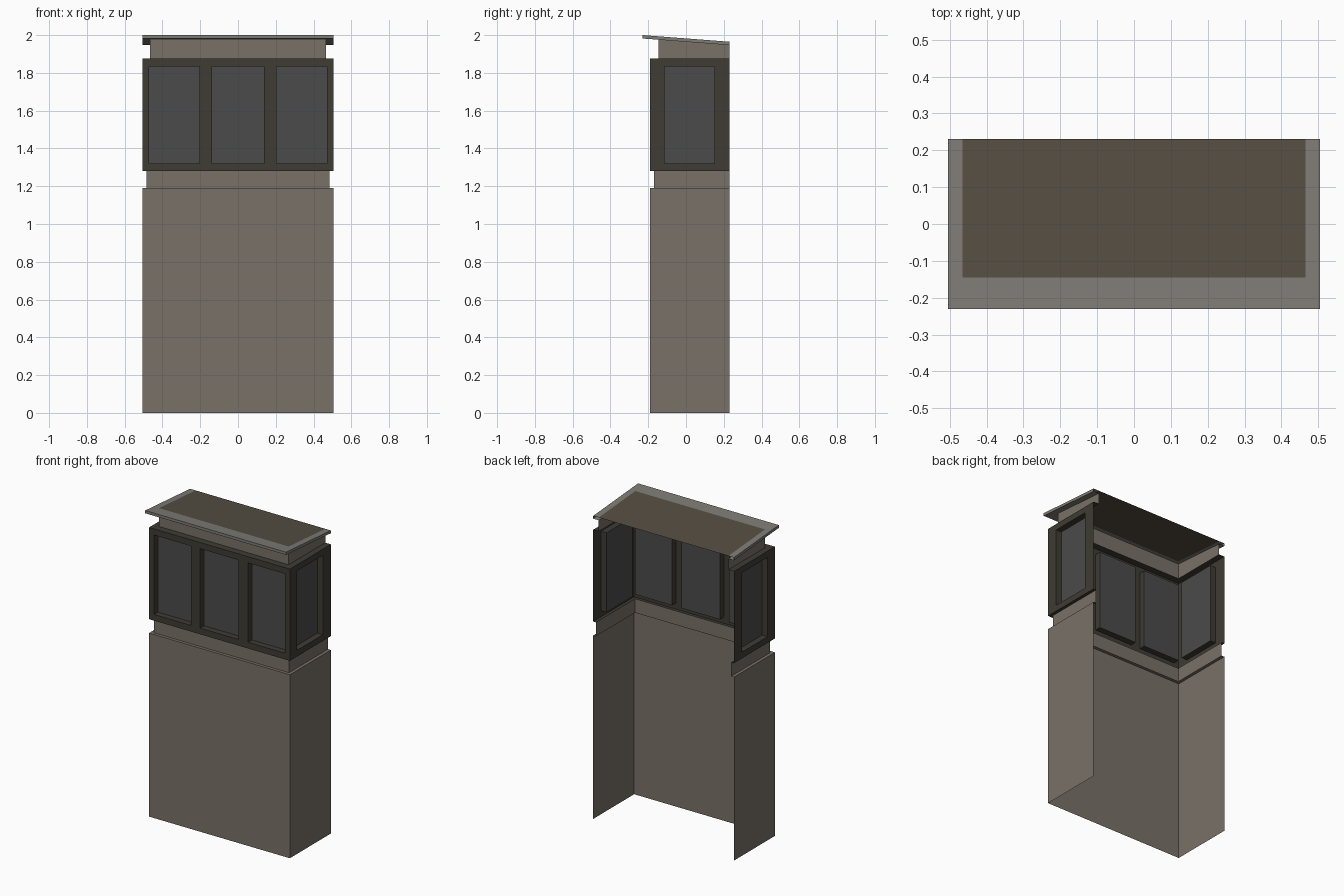
import bpy, bmesh
from mathutils import Vector

if "Cube" in bpy.data.objects:
    bpy.data.objects.remove(bpy.data.objects["Cube"])

BACK = 0.23


def material(name, rgb):
    m = bpy.data.materials.new(name)
    m.diffuse_color = (*rgb, 1)
    m.use_nodes = True
    m.node_tree.nodes["Principled BSDF"].inputs["Base Color"].default_value = m.diffuse_color
    return m


WALL = material("wall_plaster", (0.19, 0.165, 0.135))
FRAME = material("dark_timber", (0.05, 0.045, 0.034))
GLASS = material("dark_glass", (0.07, 0.07, 0.072))
TRIM = material("roof_trim", (0.21, 0.20, 0.18))
ROOF = material("roof_panel", (0.09, 0.075, 0.056))


def make_object(name, quads, *mats):
    """quads: list of (corner points, material index)"""
    bm = bmesh.new()
    for pts, mi in quads:
        f = bm.faces.new([bm.verts.new(p) for p in pts])
        f.material_index = mi
    bmesh.ops.remove_doubles(bm, verts=bm.verts, dist=0.0001)
    me = bpy.data.meshes.new(name)
    bm.to_mesh(me)
    bm.free()
    for m in mats:
        me.materials.append(m)
    ob = bpy.data.objects.new(name, me)
    bpy.context.collection.objects.link(ob)
    return ob


def roof_z(y, drop=0.0):
    return 2.0 - drop - (y + 0.23) * 0.035 / 0.46


def u_ring(hx, fy, z):
    """Open-backed U outline; z is a height or a function of y"""
    pts = [(-hx, BACK), (-hx, fy), (hx, fy), (hx, BACK)]
    return [(x, y, z(y) if callable(z) else z) for x, y in pts]


def u_shell(name, levels, mat):
    rings = [u_ring(*lv) for lv in levels]
    quads = [((a[i], a[i + 1], b[i + 1], b[i]), 0)
             for a, b in zip(rings, rings[1:]) for i in range(3)]
    return make_object(name, quads, mat)


def window_wall(name, origin, along, inward, length, windows,
                z0=1.28, z1=1.875, w0=1.32, w1=1.835, depth=0.04):
    """Flat frame with recessed panes; windows are (start, end) along the wall"""
    o, u, n = Vector(origin), Vector(along), Vector(inward)

    def P(s, z, d=0.0):
        return o + u * s + n * d + Vector((0, 0, z))

    cuts = [0] + [c for w in windows for c in w] + [length]
    zs = [z0, w0, w1, z1]
    quads = []
    for i, (a, b) in enumerate(zip(cuts, cuts[1:])):
        for j, (c, d) in enumerate(zip(zs, zs[1:])):
            corners = [(a, c), (b, c), (b, d), (a, d)]
            if i % 2 == 1 and j == 1:
                quads.append(([P(*k, depth) for k in corners], 1))
                for p, q in zip(corners, corners[1:] + corners[:1]):
                    quads.append(([P(*p), P(*q), P(*q, depth), P(*p, depth)], 0))
            else:
                quads.append(([P(*k) for k in corners], 0))
    return make_object(name, quads, FRAME, GLASS)


# Lower walls with the ledge and set-back neck
u_shell("lower_walls", [(0.505, -0.19, 0), (0.505, -0.19, 1.19),
                        (0.485, -0.17, 1.19), (0.485, -0.17, 1.28)], WALL)

# Ledges under and over the window band
u_shell("window_sill", [(0.485, -0.17, 1.28), (0.505, -0.19, 1.28)], FRAME)
u_shell("window_head", [(0.505, -0.19, 1.875), (0.465, -0.145, 1.875)], FRAME)

# Window band: three panes in front, one on each side
window_wall("front_windows", (-0.505, -0.19, 0), (1, 0, 0), (0, 1, 0), 1.01,
            [(0.035, 0.30), (0.367, 0.643), (0.71, 0.975)])
window_wall("right_window", (0.505, -0.19, 0), (0, 1, 0), (-1, 0, 0), 0.42,
            [(0.075, 0.34)])
window_wall("left_window", (-0.505, BACK, 0), (0, -1, 0), (1, 0, 0), 0.42,
            [(0.08, 0.345)])

# Collar reaching up to the sloping roof
u_shell("upper_collar", [(0.465, -0.145, 1.875),
                         (0.465, -0.145, lambda y: roof_z(y, 0.018))], WALL)

# Overhanging roof edge: top border, outer edge and soffit
top = roof_z
low = lambda y: roof_z(y, 0.018)
u_shell("roof_trim", [(0.465, -0.145, low), (0.505, -0.23, low),
                      (0.505, -0.23, top), (0.465, -0.145, top)], TRIM)

# Roof panel
make_object("roof_panel", [([(x, y, roof_z(y)) for x, y in
            [(-0.465, -0.145), (0.465, -0.145), (0.465, BACK), (-0.465, BACK)]], 0)], ROOF)
